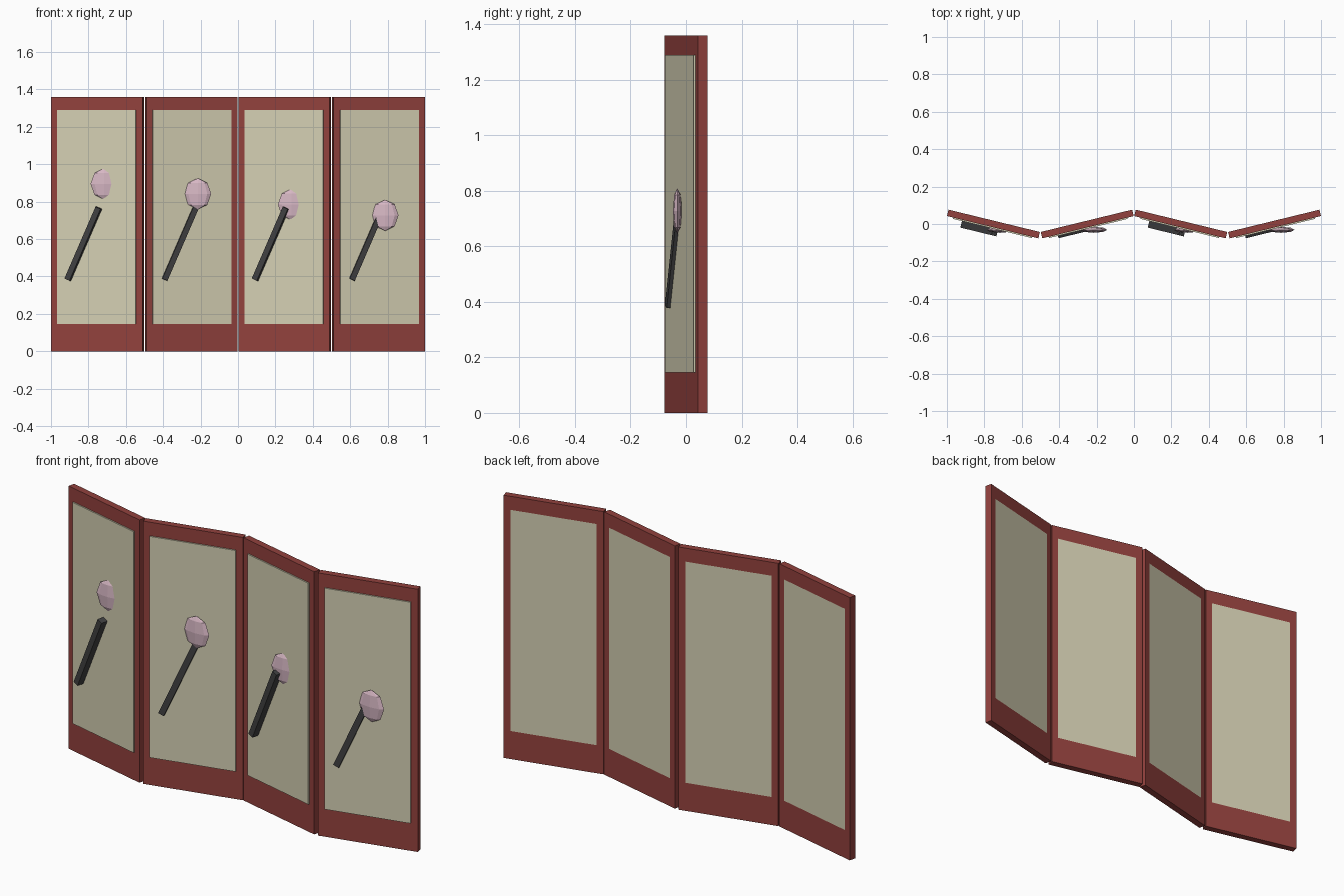
import bpy, math
from mathutils import Matrix, Vector

old = bpy.data.objects.get("Cube")
if old:
    bpy.data.objects.remove(old, do_unlink=True)


def material(name, rgb):
    lin = [((c / 255 + 0.055) / 1.055) ** 2.4 for c in rgb] + [1.0]
    m = bpy.data.materials.new(name)
    m.use_nodes = True
    m.diffuse_color = lin
    m.node_tree.nodes["Principled BSDF"].inputs["Base Color"].default_value = lin
    return m


red_wood = material("red wood", (146, 65, 61))
cream_paper = material("cream paper", (211, 206, 178))
dark_stem = material("dark stem", (64, 64, 65))
pink_bloom = material("pink bloom", (215, 183, 196))

HEIGHT, WIDTH, DEPTH = 1.36, 0.503, 0.035
STILE, TOP_RAIL, BOTTOM_RAIL = 0.035, 0.07, 0.145
RAISE = 0.007
ANGLE = math.radians(13.7)


def box(name, low, high, mat, place):
    """Box between two corners, then placed by a matrix."""
    low, high = Vector(low), Vector(high)
    bpy.ops.mesh.primitive_cube_add(size=1)
    ob = bpy.context.object
    ob.name = name
    ob.data.transform(Matrix.Translation((low + high) / 2) @ Matrix.Diagonal((*(high - low), 1)))
    ob.matrix_world = place
    ob.data.materials.append(mat)
    return ob


def panel(label, x, turn, stem_depth, bloom_z):
    place = Matrix.Translation((x, 0, 0)) @ Matrix.Rotation(turn, 4, 'Z')
    w, d = WIDTH / 2, DEPTH / 2
    inner = w - STILE
    top = HEIGHT - TOP_RAIL

    # Wooden frame
    for side, a, b in (("left", inner, w), ("right", -w, -inner)):
        box(f"{label}_{side}_stile", (a, -d, 0), (b, d, HEIGHT), red_wood, place)
    box(f"{label}_top_rail", (-inner, -d, top), (inner, d, HEIGHT), red_wood, place)
    box(f"{label}_bottom_rail", (-inner, -d, 0), (inner, d, BOTTOM_RAIL), red_wood, place)

    # Paper, slightly proud of the frame at the front
    box(f"{label}_paper", (-inner, -d - RAISE, BOTTOM_RAIL), (inner, d, top), cream_paper, place)

    # Leaning stem on the paper
    lean = place @ Matrix.Translation((-0.068, 0, 0.575)) @ Matrix.Rotation(math.radians(24), 4, 'Y')
    front = -d - RAISE
    box(f"{label}_stem", (-0.015, front - stem_depth, -0.21), (0.015, 0, 0.21), dark_stem, lean)

    # Flattened faceted bloom
    bpy.ops.mesh.primitive_uv_sphere_add(segments=8, ring_count=4, radius=1)
    bloom = bpy.context.object
    bloom.name = f"{label}_bloom"
    bloom.scale = (0.072, 0.016, 0.083)
    bloom.location = (x + 0.035, -0.031, bloom_z)
    bloom.data.materials.append(pink_bloom)


# Four zigzag panels, each bloom lower than the last
panel("first_panel", -0.7515, -ANGLE, 0.036, 0.895)
panel("second_panel", -0.25, ANGLE, 0.013, 0.842)
panel("third_panel", 0.25, -ANGLE, 0.036, 0.785)
panel("fourth_panel", 0.7515, ANGLE, 0.013, 0.727)
